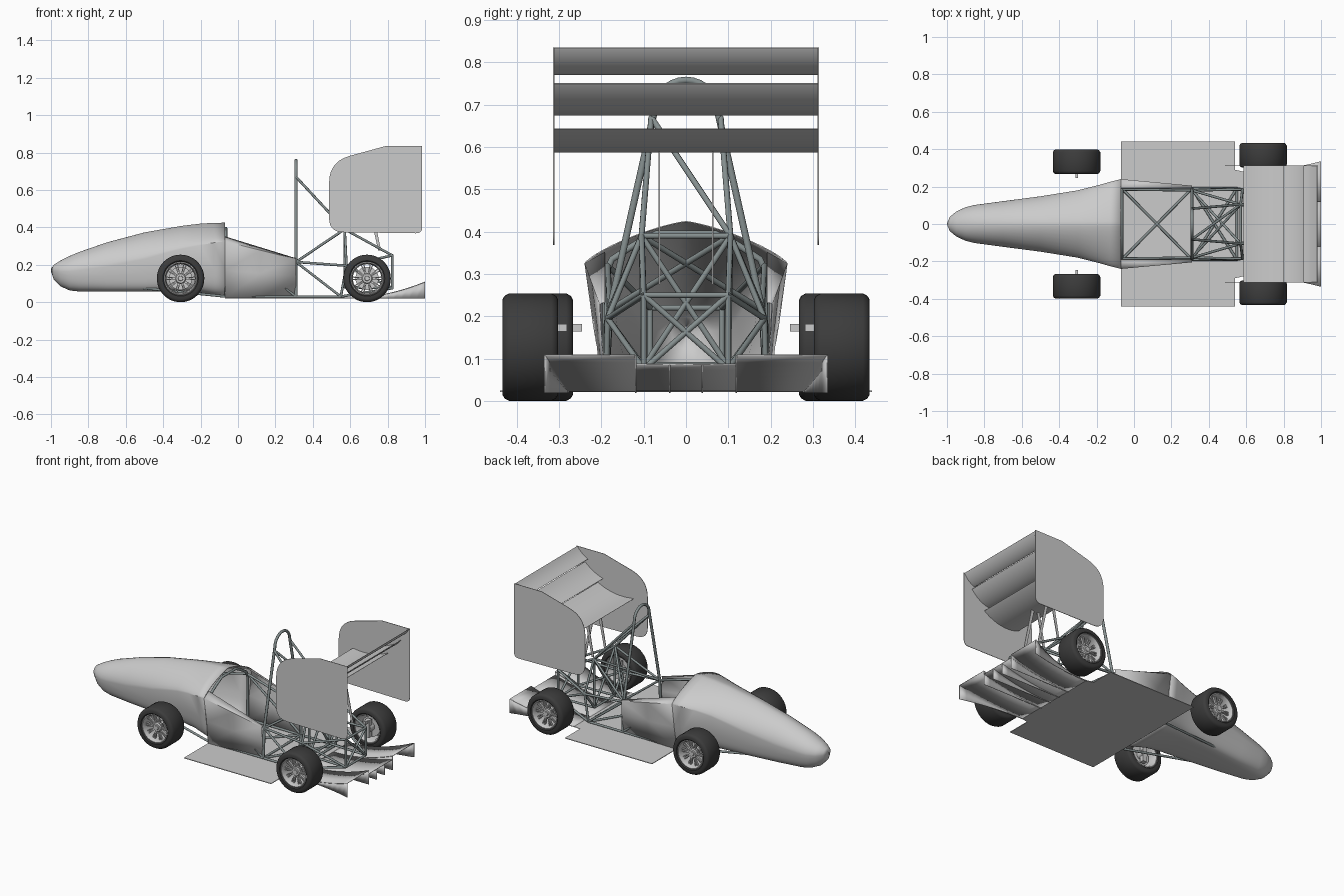
import bpy, bmesh, math
from mathutils import Matrix, Vector

if "Cube" in bpy.data.objects:
    bpy.data.objects.remove(bpy.data.objects["Cube"])


def material(name, rgb):
    m = bpy.data.materials.new(name)
    m.diffuse_color = (*rgb, 1)
    m.use_nodes = True
    m.node_tree.nodes["Principled BSDF"].inputs["Base Color"].default_value = m.diffuse_color
    return m


RUBBER = material("rubber", (0.045, 0.045, 0.045))
STEEL = material("painted_steel", (0.24, 0.28, 0.28))


def finish(name, bm, mat=None, angle=35, mirror=False, thick=0):
    bmesh.ops.recalc_face_normals(bm, faces=bm.faces)
    me = bpy.data.meshes.new(name)
    bm.to_mesh(me)
    bm.free()
    ob = bpy.data.objects.new(name, me)
    bpy.context.collection.objects.link(ob)
    if mat:
        me.materials.append(mat)
    bpy.ops.object.select_all(action='DESELECT')
    bpy.context.view_layer.objects.active = ob
    ob.select_set(True)
    if angle:
        bpy.ops.object.shade_smooth_by_angle(angle=math.radians(angle))
    if mirror:
        md = ob.modifiers.new("mirror", 'MIRROR')
        md.use_axis = (False, True, False)
        md.merge_threshold = 0.0005
    if thick:
        md = ob.modifiers.new("thickness", 'SOLIDIFY')
        md.thickness = thick
    return ob


def loft(bm, rows, closed=False):
    rows = [[bm.verts.new(p) for p in r] for r in rows]
    n = len(rows[0])
    for a, b in zip(rows, rows[1:]):
        for i in range(n if closed else n - 1):
            j = (i + 1) % n
            bm.faces.new((a[i], a[j], b[j], b[i]))
    return rows


def slab(name, outline, y0, y1, mirror=False, angle=30):
    """Extrude an x-z outline from y0 to y1."""
    bm = bmesh.new()
    ends = loft(bm, [[(x, y, z) for x, z in outline] for y in (y0, y1)], True)
    for e in ends:
        bm.faces.new(e)
    return finish(name, bm, None, angle, mirror)


def tubes(name, paths, r, mat=STEEL):
    cu = bpy.data.curves.new(name, 'CURVE')
    cu.dimensions = '3D'
    cu.bevel_depth, cu.bevel_resolution, cu.use_fill_caps = r, 3, True
    for path in paths:
        sp = cu.splines.new('POLY')
        sp.points.add(len(path) - 1)
        for p, co in zip(sp.points, path):
            p.co = (*co, 1)
        sp.use_smooth = True
    ob = bpy.data.objects.new(name, cu)
    bpy.context.collection.objects.link(ob)
    cu.materials.append(mat)
    bpy.ops.object.select_all(action='DESELECT')
    bpy.context.view_layer.objects.active = ob
    ob.select_set(True)
    bpy.ops.object.convert(target='MESH')
    bpy.ops.object.shade_smooth_by_angle(angle=math.radians(40))


def flip(p):
    return (p[0], -p[1], p[2])


# Nose shell: stations of (x, half width, bottom z, crease z, top z)
stations = [(-1, .003, .164, .17, .178), (-.985, .038, .122, .17, .2), (-.95, .067, .085, .165, .222),
            (-.9, .09, .063, .165, .247), (-.85, .102, .057, .17, .268), (-.7, .122, .056, .19, .32),
            (-.5, .148, .056, .23, .373), (-.3, .18, .056, .285, .408), (-.2, .205, .051, .305, .42),
            (-.13, .225, .036, .318, .424), (-.07, .24, .024, .325, .425)]
rows = []
for x, w, b, c, t in stations:
    k = (x + 1) / .93
    n_up, n_low = 2 - .7 * k, 2.2 + 4 * min(1, k * 2)
    ring = []
    for i in range(11):
        a = math.pi / 2 * (1 - i / 10)
        ring.append((x, w * max(0, math.cos(a)) ** (2 / n_up) if i else 0,
                     c + (t - c) * math.sin(a) ** (2 / n_up)))
    for i in range(1, 15):
        a = math.pi / 2 * i / 14
        d = math.sin(a) ** (2 / n_low)
        y = 0 if i == 14 else w * math.cos(a) ** (2 / n_low) * (1 - .17 * d)
        ring.append((x, y, c - (c - b) * d))
    rows.append(ring)
bm = bmesh.new()
loft(bm, rows)
finish("nose_shell", bm, None, 30, True, .003)

# Cockpit side panels
bm = bmesh.new()
loft(bm, [[(x, .2 - .01 * k, .024), (x, .215 - .015 * k, .17 - .03 * k), (x, .24 - .035 * k, .325 - .095 * k),
           (x, .192, .352 - .117 * k)] for x, k in ((-.07, 0), (.12, .5), (.31, 1))])
finish("side_panel", bm, None, 20, True, .003)

# Flat undertray
bm = bmesh.new()
half = [(-.07, .44), (.54, .44), (.54, .29), (.585, .28)]
bm.faces.new([bm.verts.new((x, y, .021)) for x, y in half + [(x, -y) for x, y in reversed(half)]])
finish("undertray", bm, None, 0, False, .004)

# Diffuser ramp and strakes
def ramp(x, h):
    return .021 + h * ((x - .58) / .42) ** 2


xs = [.58 + .42 * i / 10 for i in range(11)]
flare = lambda x: .28 + .055 * ((x - .58) / .42) ** 2
for name, y0, y1, h in (("diffuser_centre", lambda x: 0, lambda x: .12, .064),
                        ("diffuser_side", lambda x: .12, flare, .086)):
    bm = bmesh.new()
    loft(bm, [[(x, y0(x), ramp(x, h)), (x, y1(x), ramp(x, h))] for x in xs])
    finish(name, bm, None, 30, True, .003)
for name, y, h in (("inner_strake", lambda x: .04, .064), ("middle_strake", lambda x: .12, .086),
                   ("outer_strake", flare, .086)):
    bm = bmesh.new()
    loft(bm, [[(x, y(x), .019), (x, y(x), ramp(x, h))] for x in xs])
    finish(name, bm, None, 30, True, .003)

# Rear wing elements: leading edge, trailing edge, thickness, sag
def wing(name, x0, z0, x1, z1, thick, sag):
    c, t = Vector((x1 - x0, z1 - z0)), Vector((x0, z0))
    nrm = Vector((-c.y, c.x)).normalized()
    up, low = [], []
    for i in range(15):
        u = (1 - math.cos(math.pi * i / 14)) / 2
        half_t = thick * (1.6 * math.sqrt(u) * (1 - u) ** .8 * .8) + .0008
        mid = t + c * u - nrm * sag * 4 * u * (1 - u)
        up.append(tuple(mid + nrm * half_t))
        low.append(tuple(mid - nrm * half_t))
    slab(name, up + low[::-1], -.312, .312, angle=40)


wing("wing_main_plane", .585, .605, .835, .643, .012, .027)
wing("wing_middle_flap", .8, .675, .925, .75, .007, .012)
wing("wing_top_flap", .905, .771, .98, .834, .005, .008)


# Wing endplates with rounded corners
def rounded(pts):
    out = []
    for i, (x, z, r) in enumerate(pts):
        p = Vector((x, z))
        a = (Vector(pts[i - 1][:2]) - p).normalized() * r
        b = (Vector(pts[(i + 1) % len(pts)][:2]) - p).normalized() * r
        n = 8 if r else 1
        for k in range(n):
            s = k / max(1, n - 1)
            out.append(tuple(p + a * (1 - s) ** 2 + b * s * s))
    return out


plate = rounded([(.487, .375, .075), (.985, .368, .035), (.985, .835, 0), (.79, .835, 0), (.487, .752, .115)])
slab("wing_endplate", plate, .311, .314, True)

# Wing mounting plates
slab("wing_mount_front", [(.64, .59), (.66, .59), (.615, .375), (.6, .375)], .061, .065, True)
slab("wing_mount_rear", [(.68, .59), (.7, .59), (.765, .275), (.75, .275)], .061, .065, True)

# Main roll hoop and front hoop
arc = [(.31, .075 * math.cos(math.pi * i / 14), .683 + .075 * math.sin(math.pi * i / 14)) for i in range(15)]
tubes("main_roll_hoop", [[(.31, .19, .03), (.31, .18, .215)] + arc + [(.31, -.18, .215), (.31, -.19, .03)]], .0085)
front = [(-.065, .19, .03), (-.065, .19, .3), (-.065, .175, .335), (-.065, .12, .37), (-.065, .07, .395)]
tubes("front_hoop", [front + [flip(p) for p in reversed(front)]], .008)

# Space frame nodes on the +y side
A, B, T = (.31, .19, .03), (.31, .18, .215), (.31, .082, .67)
C, D, E = (.57, .105, .39), (.55, .19, .03), (.58, .185, .195)
F, G, H = (.825, .1, .25), (.825, .1, .075), (.57, .1, .08)
P, Q, R, S = (-.065, .19, .03), (-.065, .185, .32), (-.6, .085, .085), (-.6, .085, .22)
sides = [(A, D), (B, E), (B, C), (B, D), (C, E), (E, D), (C, F), (E, F), (F, G), (E, G), (D, G), (T, C),
         (C, H), (H, G), (E, H), (P, A), (Q, B), (Q, A), (P, R), (Q, S), (R, S)]
cross = [A, B, C, D, F, G, H, P, R, S]
diagonal = [(P, A), (A, D), (F, G), (B, C), (C, H)]
paths = [s for p, q in sides for s in ((p, q), (flip(p), flip(q)))]
paths += [(p, flip(p)) for p in cross if p != B]
paths += [s for p, q in diagonal for s in ((p, flip(q)), (flip(p), q))]
paths.append((flip(T), C))
tubes("space_frame", paths, .007)


# Wheels
def lathe(bm, profile, s, steps=48):
    rings = [[(r * math.cos(2 * math.pi * i / steps), s * y, r * math.sin(2 * math.pi * i / steps))
              for i in range(steps)] for r, y in profile]
    loft(bm, rings + [rings[0]], True)
    bmesh.ops.remove_doubles(bm, verts=bm.verts, dist=.00005)


def box(bm, size, loc, turn=None):
    m = Matrix.Translation(loc) @ Matrix.Diagonal((*size, 1))
    bmesh.ops.create_cube(bm, size=1, matrix=(turn @ m) if turn else m)


def wheel(name, x, y, s):
    loc = (x, s * y, .127)
    w = .066
    bm = bmesh.new()
    lathe(bm, [(.088, -w + .006), (.095, -w), (.112, -w), (.121, -w + .005), (.127, -w + .016), (.127, w - .016),
               (.121, w - .005), (.112, w), (.095, w), (.088, w - .006)], s)
    finish(name + "_tyre", bm, RUBBER, 40).location = loc
    bm = bmesh.new()
    lathe(bm, [(.089, -w + .005), (.089, w - .005), (.084, w - .003), (.08, w - .012), (.076, .02),
               (.076, -.04), (.085, -w + .005)], s)
    lathe(bm, [(.012, .012), (.03, .012), (.03, .034), (.024, .042), (.012, .042)], s, 24)
    lathe(bm, [(.025, -.022), (.062, -.022), (.062, -.016), (.025, -.016)], s, 32)
    for i in range(10):
        for off in (-.09, .09):
            turn = Matrix.Rotation(2 * math.pi * i / 10 + off, 4, 'Y')
            box(bm, (.052, .012, .006), (.053, s * .03, 0), turn)
    finish(name + "_rim", bm, None, 35).location = loc
    # Hub and upright stub on the inner side
    bm = bmesh.new()
    box(bm, (.03, .028, .11), (0, -s * .05, 0))
    box(bm, (.014, .03, .018), (0, -s * .072, .046))
    lathe(bm, [(.0005, -.06), (.024, -.06), (.024, .02), (.012, .046), (.0005, .046)], s, 24)
    finish(name + "_hub", bm, None, 35).location = loc


for s, side in ((1, "left"), (-1, "right")):
    wheel("front_wheel_" + side, -.307, .333, s)
    wheel("rear_wheel_" + side, .69, .368, s)
